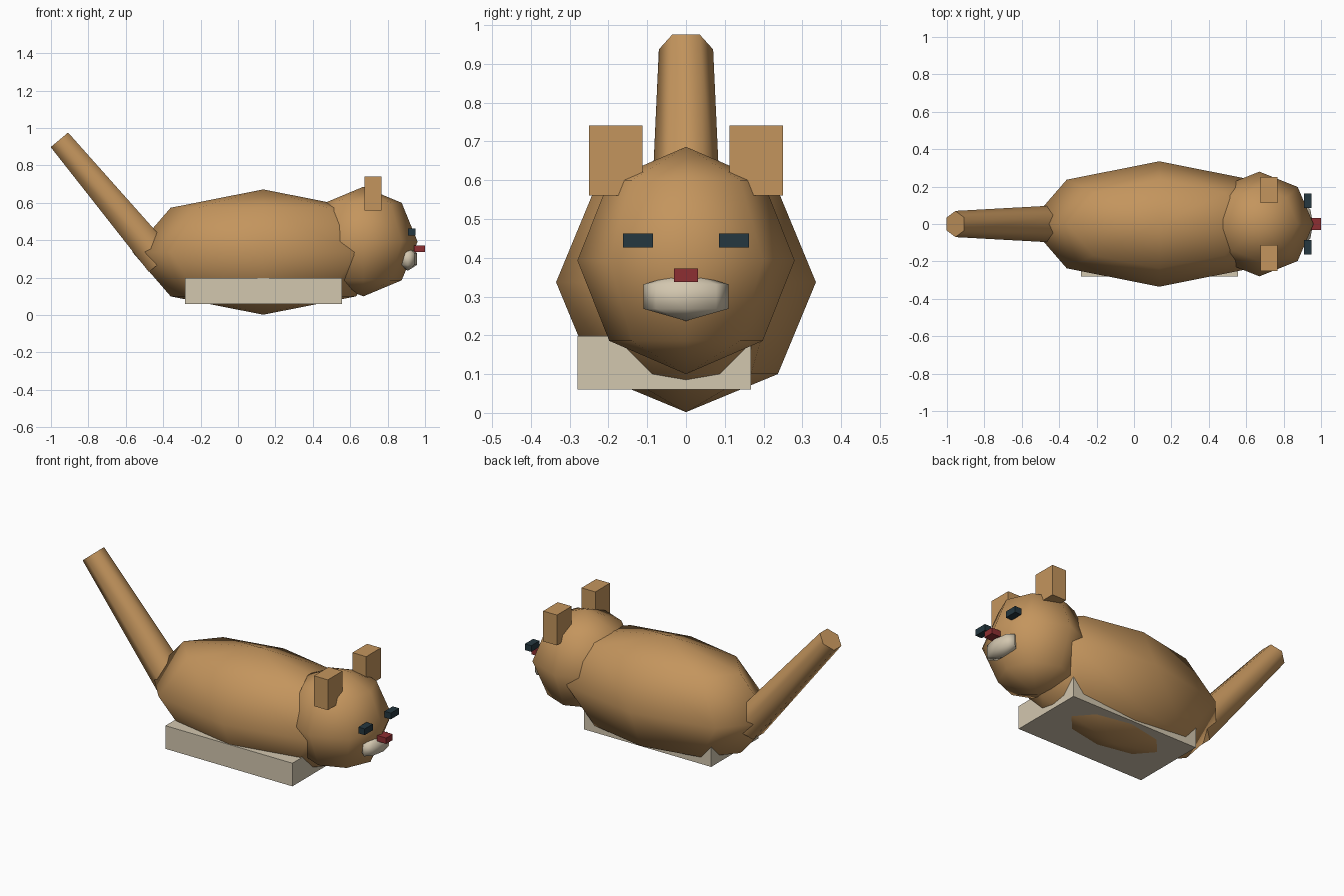
import bpy
import math
from mathutils import Vector

cube = bpy.data.objects.get("Cube")
if cube:
    bpy.data.objects.remove(cube, do_unlink=True)


def make_material(name, rgb):
    mat = bpy.data.materials.new(name)
    mat.use_nodes = True
    color = (*rgb, 1.0)
    mat.diffuse_color = color
    mat.node_tree.nodes["Principled BSDF"].inputs["Base Color"].default_value = color
    return mat


TAN = make_material("tan_fur", (0.55, 0.30, 0.11))
CREAM = make_material("cream", (0.65, 0.57, 0.43))
DARK = make_material("dark_blue_grey", (0.018, 0.038, 0.05))
RED = make_material("dark_red", (0.27, 0.028, 0.032))


def finish(name, mat):
    obj = bpy.context.object
    obj.name = name
    obj.data.materials.append(mat)
    bpy.ops.object.transform_apply(location=False, rotation=True, scale=True)
    return obj


def ball(name, mat, center, radii, rings):
    """Smooth eight-sided ellipsoid with vertical poles."""
    bpy.ops.mesh.primitive_uv_sphere_add(segments=8, ring_count=rings, radius=1, location=center)
    bpy.context.object.scale = radii
    finish(name, mat)
    bpy.ops.object.shade_smooth()


def box(name, mat, low, high):
    """Box between two opposite corners."""
    low, high = Vector(low), Vector(high)
    bpy.ops.mesh.primitive_cube_add(size=1, location=(low + high) / 2)
    bpy.context.object.scale = high - low
    finish(name, mat)


def taper(name, mat, start, end, r_start, r_end):
    """Six-sided tapered rod with corners pointing sideways."""
    start, end = Vector(start), Vector(end)
    axis = end - start
    bpy.ops.mesh.primitive_cone_add(vertices=6, radius1=r_start, radius2=r_end,
                                    depth=axis.length, location=(start + end) / 2)
    bpy.context.object.rotation_euler = (0, math.atan2(axis.x, axis.z), 0)
    finish(name, mat)
    bpy.ops.object.shade_smooth_by_angle(angle=math.radians(65))


# Body, head and tail
ball("body", TAN, (0.135, 0, 0.337), (0.70, 0.335, 0.335), 4)
ball("head", TAN, (0.67, 0, 0.393), (0.29, 0.28, 0.293), 4)
taper("tail", TAN, (-0.41, 0, 0.286), (-0.955, 0, 0.937), 0.10, 0.07)

# Base slab under the belly
box("belly_slab", CREAM, (-0.283, -0.28, 0.06), (0.555, 0.167, 0.198))

# Ears and eyes on both sides
for side, s in (("left", 1), ("right", -1)):
    y_in, y_out = (0.112, 0.25) if s > 0 else (-0.25, -0.112)
    box(side + "_ear", TAN, (0.677, y_in, 0.56), (0.768, y_out, 0.741))
    y_in, y_out = (0.085, 0.162) if s > 0 else (-0.162, -0.085)
    box(side + "_eye", DARK, (0.908, y_in, 0.426), (0.95, y_out, 0.463))

# Muzzle and nose
ball("muzzle", CREAM, (0.908, 0, 0.30), (0.057, 0.127, 0.063), 3)
box("nose", RED, (0.94, -0.031, 0.337), (1.0, 0.031, 0.372))
